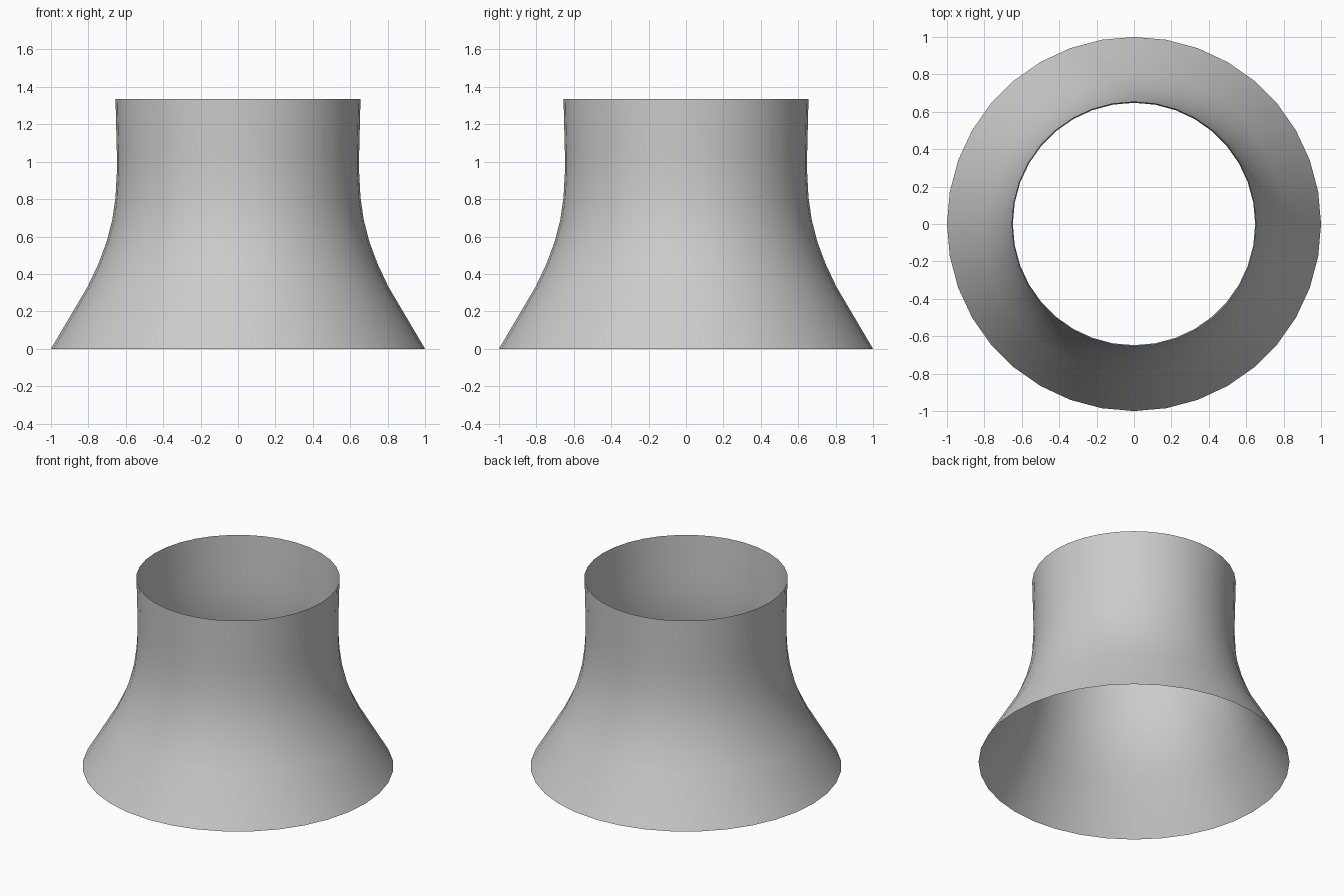
import bpy, bmesh
from math import cos, sin, pi

if "Cube" in bpy.data.objects:
    bpy.data.objects.remove(bpy.data.objects["Cube"])

SIDES = 36
# Wall profile from flared foot to straight neck: (radius, height)
PROFILE = [(1.0, 0.0), (0.805, 0.33), (0.748, 0.45), (0.703, 0.57),
           (0.672, 0.69), (0.655, 0.81), (0.648, 0.94), (0.648, 1.05),
           (0.655, 1.335)]

# Open flared sleeve, a single revolved wall
bm = bmesh.new()
rings = [[bm.verts.new((r * cos(2 * pi * i / SIDES), r * sin(2 * pi * i / SIDES), z))
          for i in range(SIDES)] for r, z in PROFILE]
for low, high in zip(rings, rings[1:]):
    for i in range(SIDES):
        j = (i + 1) % SIDES
        face = bm.faces.new((low[i], low[j], high[j], high[i]))
        face.smooth = True

mesh = bpy.data.meshes.new("flared_sleeve")
bm.to_mesh(mesh)
bm.free()
bpy.context.collection.objects.link(bpy.data.objects.new("flared_sleeve", mesh))
